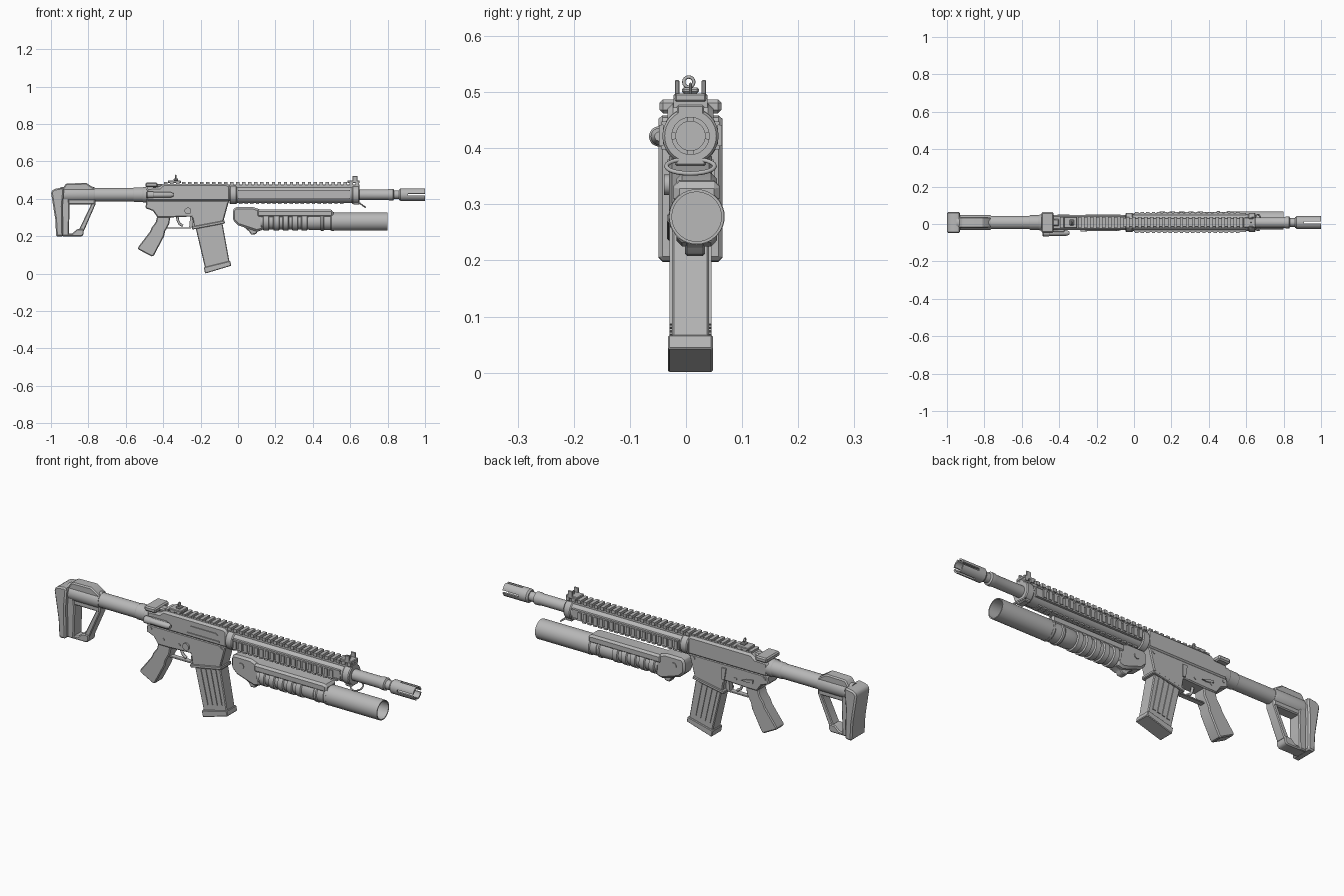
import bpy, bmesh, math
from mathutils import Vector

if "Cube" in bpy.data.objects:
    bpy.data.objects.remove(bpy.data.objects["Cube"])

YC, ZB = 0.008, 0.422          # centre plane and bore height
grey = bpy.data.materials.new("plain_grey")
grey.diffuse_color = (0.48, 0.48, 0.48, 1)
grey.use_nodes = True
grey.node_tree.nodes["Principled BSDF"].inputs["Base Color"].default_value = grey.diffuse_color


def finish(name, bm, bevel=0.0):
    bmesh.ops.recalc_face_normals(bm, faces=bm.faces[:])
    if bevel:
        edges = [e for e in bm.edges if e.calc_face_angle(0) > 0.6]
        bmesh.ops.bevel(bm, geom=edges, offset=bevel, segments=1, affect='EDGES', clamp_overlap=True)
    me = bpy.data.meshes.new(name)
    bm.to_mesh(me)
    bm.free()
    me.materials.append(grey)
    ob = bpy.data.objects.new(name, me)
    bpy.context.collection.objects.link(ob)
    return ob


def add_prism(bm, pts, y0, y1):
    """Extrude an x-z outline from y0 to y1."""
    a = [bm.verts.new((x, y0, z)) for x, z in pts]
    b = [bm.verts.new((x, y1, z)) for x, z in pts]
    bm.faces.new(a)
    bm.faces.new(b[::-1])
    for i in range(len(pts)):
        j = (i + 1) % len(pts)
        bm.faces.new((a[i], b[i], b[j], a[j]))


def prism(name, pts, half, yc=YC, bevel=0.0):
    bm = bmesh.new()
    add_prism(bm, pts, yc - half, yc + half)
    return finish(name, bm, bevel)


def boxes(name, items, bevel=0.0):
    """Items are (x0, x1, y0, y1, z0, z1)."""
    bm = bmesh.new()
    for x0, x1, y0, y1, z0, z1 in items:
        add_prism(bm, [(x0, z0), (x1, z0), (x1, z1), (x0, z1)], y0, y1)
    return finish(name, bm, bevel)


def lathe(name, prof, yc=YC, zc=ZB, a0=0, a1=360, hollow=False, n=36):
    """Turn an (x, radius) profile about the x axis."""
    bm = bmesh.new()
    full = a1 - a0 == 360
    k = n if full else max(4, int(n * (a1 - a0) / 360))
    rings = []
    for i in range(k if full else k + 1):
        a = math.radians(a0 + (a1 - a0) * i / k)
        rings.append([bm.verts.new((x, yc + r * math.cos(a), zc + r * math.sin(a))) for x, r in prof])
    m = len(prof)
    for i in range(k):
        p, q = rings[i], rings[(i + 1) % len(rings)]
        for j in range(m if hollow else m - 1):
            bm.faces.new((p[j], p[(j + 1) % m], q[(j + 1) % m], q[j]))
    if not full:
        bm.faces.new(rings[0])
        bm.faces.new(rings[-1])
    elif not hollow:
        bm.faces.new([r[0] for r in rings])
        bm.faces.new([r[-1] for r in rings])
    return finish(name, bm)


def side_button(name, x, z, r, y0, y1):
    pts = [(x + r * math.cos(i * math.pi / 8), z + r * math.sin(i * math.pi / 8)) for i in range(16)]
    return prism(name, pts, abs(y1 - y0) / 2, (y0 + y1) / 2)


def wire(name, pts, r, cyclic=False):
    cu = bpy.data.curves.new(name, 'CURVE')
    cu.dimensions = '3D'
    cu.bevel_depth, cu.bevel_resolution, cu.use_fill_caps = r, 2, True
    sp = cu.splines.new('POLY')
    sp.points.add(len(pts) - 1)
    for p, c in zip(sp.points, pts):
        p.co = (*c, 1)
    sp.use_cyclic_u = cyclic
    cu.materials.append(grey)
    ob = bpy.data.objects.new(name, cu)
    bpy.context.collection.objects.link(ob)


# ---- barrel and muzzle ----
lathe("barrel", [(0.6, .028), (0.8, .028), (0.81, .031), (0.83, .031), (0.835, .023), (0.87, .023)])
lathe("muzzle_collar", [(0.862, .028), (0.87, .034), (0.91, .034), (0.91, .026), (0.87, .026), (0.862, .02)], hollow=True)
for i in range(4):
    lathe(f"muzzle_prong_{i}", [(0.909, .034), (1.0, .034), (1.0, .026), (0.909, .026)],
          a0=10 + 90 * i, a1=80 + 90 * i, hollow=True)
lathe("bore_plug", [(0.868, .027), (0.875, .027)])

# ---- handguard with rails ----
lathe("handguard", [(-0.045, .046), (-0.04, .051), (-0.01, .051), (-0.005, .046), (0.61, .046),
                    (0.615, .05), (0.645, .05), (0.65, .046)])
boxes("top_rail_base", [(-0.4, 0.65, YC - .024, YC + .024, .45, .477)], .003)
boxes("top_rail_teeth", [(-0.395 + .032 * i, -0.377 + .032 * i, YC - .03, YC + .03, .472, .489)
                         for i in range(33)])
for s, tag in ((-1, "front"), (1, "back")):
    def span(a, b):
        return tuple(sorted((YC + s * a, YC + s * b)))
    boxes(f"side_rail_{tag}", [(0.0, 0.6, *span(.03, .049), .40, .445)])
    boxes(f"side_rail_edges_{tag}", [(0.0, 0.6, *span(.04, .052), z, z + .007) for z in (.398, .441)])
    boxes(f"side_rail_teeth_{tag}", [(0.005 + .03 * i, 0.023 + .03 * i, *span(.045, .056), .404, .441)
                                     for i in range(19)])
boxes("bottom_rail_teeth", [(0.005 + .03 * i, 0.023 + .03 * i, YC - .02, YC + .02, .373, .39)
                            for i in range(19)])

# ---- receiver ----
prism("upper_receiver", [(-0.49, .385), (-0.04, .385), (-0.04, .47), (-0.06, .48), (-0.4, .48),
                         (-0.42, .462), (-0.49, .46)], .041, bevel=.01)
prism("lower_receiver", [(-0.49, .39), (-0.495, .35), (-0.455, .335), (-0.43, .30), (-0.37, .30),
                         (-0.245, .305), (-0.235, .245), (-0.08, .272), (-0.052, .375), (-0.045, .39)],
      .038, bevel=.005)
prism("magazine_well_lip", [(-0.245, .235), (-0.07, .268), (-0.072, .284), (-0.248, .251)], .042, bevel=.003)
boxes("charging_handle", [(-0.495, -0.43, YC - .055, YC + .055, .462, .487),
                          (-0.46, -0.40, YC - .02, YC + .02, .46, .48)], .006)
prism("port_cover", [(-0.25, .43), (-0.24, .447), (-0.10, .447), (-0.09, .44), (-0.10, .43)], .003, YC - .042)
boxes("port_hinge", [(-0.26, -0.08, YC - .046, YC - .038, .405, .411)])
lathe("forward_assist", [(-0.49, .014), (-0.485, .018), (-0.455, .018), (-0.45, .015), (-0.36, .015), (-0.345, .008)],
      yc=-0.048, zc=.421, n=20)
boxes("assist_mount", [(-0.47, -0.37, -0.045, -0.02, .407, .435)], .004)
side_button("release_button", -0.268, .335, .018, YC - .047, YC - .03)
for i, (x, z) in enumerate(((-0.47, .372), (-0.075, .372), (-0.31, .33), (-0.4, .335))):
    side_button(f"receiver_pin_{i}", x, z, .008, YC - .041, YC + .041)
prism("selector_lever", [(-0.41, .352), (-0.37, .345), (-0.345, .335), (-0.37, .332), (-0.41, .34)], .004, YC + .04)
prism("bolt_catch", [(-0.26, .37), (-0.235, .37), (-0.235, .31), (-0.25, .31)], .004, YC + .04)

# ---- grip and trigger ----
prism("pistol_grip", [(-0.43, .315), (-0.36, .31), (-0.368, .265), (-0.39, .225), (-0.395, .20), (-0.448, .10),
                      (-0.458, .09), (-0.535, .13), (-0.535, .14), (-0.47, .225), (-0.462, .245), (-0.44, .275)],
      .032, bevel=.009)
boxes("trigger_guard", [(-0.385, -0.25, YC - .014, YC + .014, .24, .247)], .002)
prism("guard_front_leg", [(-0.262, .24), (-0.24, .25), (-0.24, .31), (-0.255, .31)], .014)
wire("trigger", [(-0.325, YC, .31), (-0.322, YC, .285), (-0.313, YC, .266), (-0.295, YC, .255)], .007)

# ---- magazine ----
prism("magazine", [(-0.228, .25), (-0.085, .28), (-0.045, .06), (-0.175, .025)], .033, bevel=.004)
prism("magazine_base", [(-0.176, 0.0), (-0.036, .042), (-0.042, .068), (-0.183, .033)], .040, bevel=.003)
bm = bmesh.new()
for s in (-1, 1):
    for t in (.2, .4, .6, .8):
        top = Vector((-0.226, .235)).lerp(Vector((-0.086, .262)), t)
        low = Vector((-0.184, .06)).lerp(Vector((-0.052, .09)), t)
        y = sorted((YC + s * .03, YC + s * .037))
        add_prism(bm, [(top.x - .008, top.y), (top.x + .008, top.y + .003),
                       (low.x + .008, low.y + .003), (low.x - .008, low.y)], *y)
finish("magazine_ribs", bm)

# ---- stock ----
lathe("buffer_tube", [(-0.93, .036), (-0.56, .036), (-0.555, .039), (-0.51, .039), (-0.505, .042), (-0.48, .042)])
lathe("stock_sleeve", [(-0.95, .041), (-0.775, .041), (-0.765, .038)])
prism("stock_top_ridge", [(-0.94, .45), (-0.92, .482), (-0.81, .484), (-0.765, .455), (-0.765, .43), (-0.94, .43)],
      .03, bevel=.006)
prism("butt_pad", [(-1.0, .435), (-0.985, .452), (-0.94, .46), (-0.93, .45), (-0.938, .36), (-0.935, .2),
                   (-0.972, .197), (-0.977, .29)], .057, bevel=.01)
prism("butt_inner", [(-0.95, .44), (-0.91, .44), (-0.90, .36), (-0.905, .2), (-0.95, .2)], .034, bevel=.005)
prism("stock_lower_bar", [(-0.94, .198), (-0.835, .198), (-0.825, .21), (-0.825, .238), (-0.86, .238),
                          (-0.885, .215), (-0.94, .215)], .03, bevel=.005)
prism("stock_strut", [(-0.85, .235), (-0.825, .225), (-0.762, .37), (-0.762, .40), (-0.80, .40), (-0.785, .37)],
      .026, bevel=.004)
boxes("stock_under_rail", [(-0.94, -0.765, YC - .028, YC + .028, .37, .40)], .005)

# ---- sights ----
boxes("rear_sight_base", [(-0.375, -0.305, YC - .03, YC + .03, .483, .498),
                          (-0.345, -0.32, YC - .015, YC + .015, .498, .508)], .003)
ring = [(-0.333, YC - .003 + .009 * math.cos(i * math.pi / 8), .518 + .009 * math.sin(i * math.pi / 8))
        for i in range(16)]
wire("rear_sight_ring", ring, .003, True)
boxes("front_sight_base", [(0.585, 0.65, YC - .028, YC + .028, .483, .498)], .003)
boxes("front_sight_ears", [(0.612, 0.638, YC + s * .024 - .004, YC + s * .024 + .004, .49, .522) for s in (-1, 1)]
      + [(0.622, 0.628, YC - .003, YC + .003, .49, .517)], .002)

# ---- sling loop ----
loop = []
for i in range(24):
    a = i * math.pi / 12
    t = math.sin(a)
    loop.append((0.662 + .018 * t, YC + .043 * math.cos(a), .368 - .013 * t))
wire("sling_loop", loop, .004, True)
boxes("sling_mount", [(0.615, 0.65, YC - .028, YC + .028, .368, .385)], .004)

# ---- under-barrel tube ----
YL, ZL = 0.019, 0.278
lathe("lower_tube", [(0.5, .049), (0.8, .049), (0.8, .044), (0.5, .044)], YL, ZL, hollow=True)
prof = [(0.12, .042)]
for x in (0.145, 0.20, 0.25, 0.30, 0.35):        # raised grip rings
    prof += [(x - .012, .042), (x - .008, .049), (x + .018, .049), (x + .022, .042)]
prof += [(0.39, .046), (0.44, .046), (0.445, .05), (0.455, .05), (0.46, .046), (0.495, .046), (0.5, .05), (0.512, .05)]
lathe("ribbed_sleeve", prof, YL, ZL)
prism("lower_tube_cover", [(0.10, .30), (0.51, .30), (0.51, .338), (0.49, .343), (0.10, .343)], .041, YL, bevel=.01)
prism("lower_tube_breech", [(-0.028, .34), (-0.015, .356), (0.08, .356), (0.13, .338), (0.135, .235), (0.1, .225),
                            (0.0, .258), (-0.028, .285)], .036, YL, bevel=.01)
prism("lower_tube_trigger_housing", [(0.03, .25), (0.06, .225), (0.07, .208), (0.095, .21), (0.105, .225),
                                     (0.135, .235), (0.135, .26)], .018, YL - .003, bevel=.004)
side_button("breech_pin", 0.03, .31, .015, YL - .04, YL + .04)

# ---- smooth curved surfaces, keep edges crisp ----
for ob in bpy.context.scene.objects:
    ob.select_set(ob.type == 'MESH')
    if ob.type == 'MESH':
        bpy.context.view_layer.objects.active = ob
bpy.ops.object.shade_smooth_by_angle(angle=math.radians(30))
